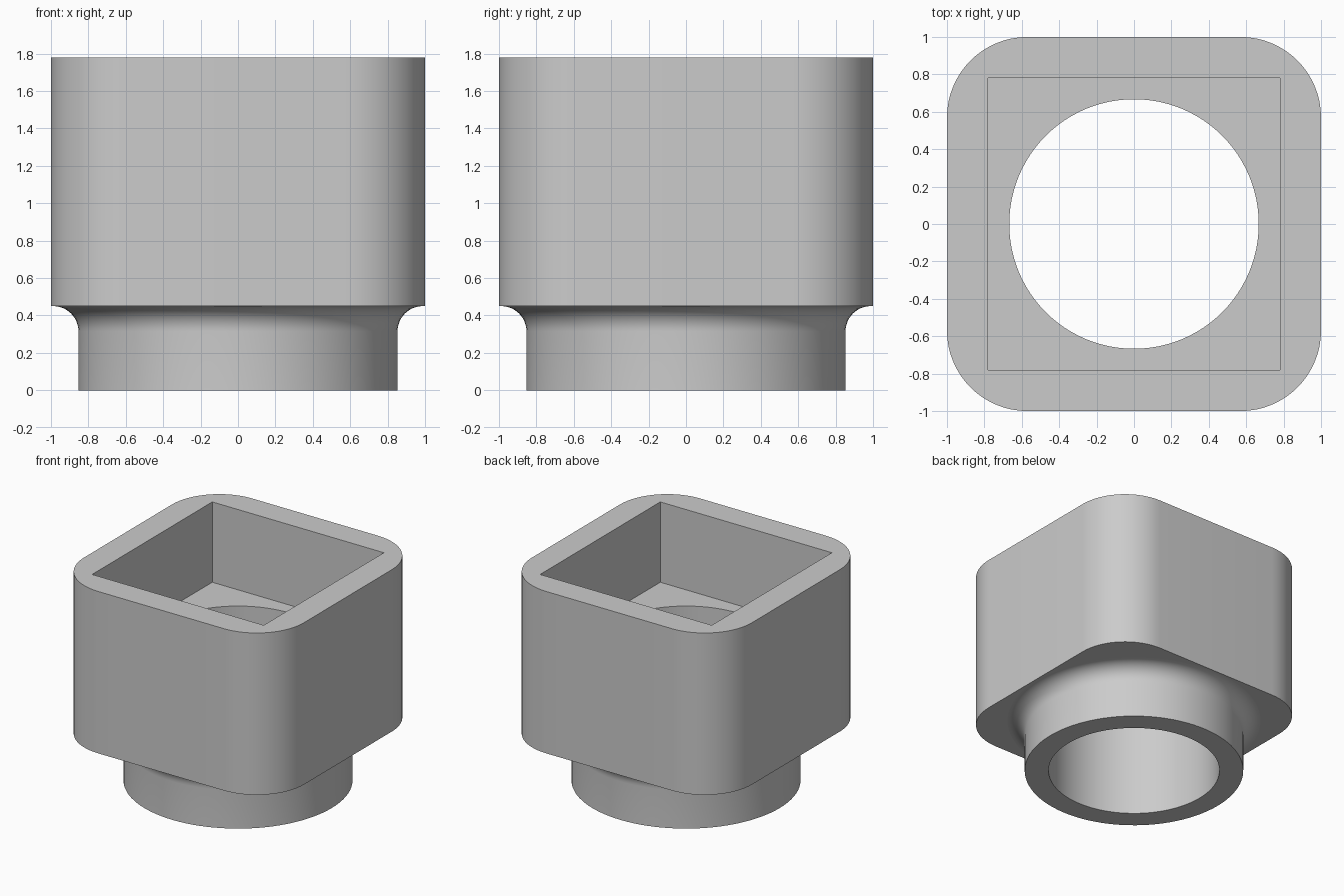
import bpy, bmesh
from math import cos, sin, pi, radians

cube = bpy.data.objects.get("Cube")
if cube:
    bpy.data.objects.remove(cube, do_unlink=True)

TOP, FLOOR, SHOULDER = 1.78, 1.12, 0.45
HALF, CORNER, SOCKET = 1.0, 0.43, 0.78
BORE, COLLAR, FILLET = 0.667, 0.853, 0.135
SEGMENTS = 96

bm = bmesh.new()


def ring(points, z):
    """Closed loop of edges at height z."""
    verts = [bm.verts.new((x, y, z)) for x, y in points]
    for a, b in zip(verts, verts[1:] + verts[:1]):
        bm.edges.new((a, b))
    return verts


def circle(r):
    return [(r * cos(2 * pi * i / SEGMENTS), r * sin(2 * pi * i / SEGMENTS))
            for i in range(SEGMENTS)]


def rounded_square(half, r, steps=16):
    c = half - r
    points = []
    for q, (sx, sy) in enumerate([(1, 1), (-1, 1), (-1, -1), (1, -1)]):
        for i in range(steps + 1):
            a = pi / 2 * (q + i / steps)
            points.append((sx * c + r * cos(a), sy * c + r * sin(a)))
    return points


def square(h):
    return [(h, h), (-h, h), (-h, -h), (h, -h)]


def wall(lower, upper):
    """Quads between two loops with equal vertex counts."""
    n = len(lower)
    for i in range(n):
        j = (i + 1) % n
        bm.faces.new((lower[i], lower[j], upper[j], upper[i]))


def flat_ring(outer, inner):
    """Flat face band between two loops at one height."""
    edges = [bm.edges.get((a, b)) for loop in (outer, inner)
             for a, b in zip(loop, loop[1:] + loop[:1])]
    bmesh.ops.triangle_fill(bm, use_beauty=True, use_dissolve=False, edges=edges)


# Rounded square housing
body_low = ring(rounded_square(HALF, CORNER), SHOULDER)
body_high = ring(rounded_square(HALF, CORNER), TOP)
wall(body_low, body_high)

# Square socket
socket_low = ring(square(SOCKET), FLOOR)
socket_high = ring(square(SOCKET), TOP)
wall(socket_low, socket_high)

# Round through bore
bore_low = ring(circle(BORE), 0)
bore_high = ring(circle(BORE), FLOOR)
wall(bore_low, bore_high)

# Collar with a concave fillet into the housing
collar = [ring(circle(COLLAR), 0)]
for i in range(13):
    a = pi / 2 * i / 12
    collar.append(ring(circle(COLLAR + FILLET * (1 - cos(a))),
                       SHOULDER - FILLET * (1 - sin(a))))
for low, high in zip(collar, collar[1:]):
    wall(low, high)

# Rim, socket floor, underside and collar end
flat_ring(body_high, socket_high)
flat_ring(socket_low, bore_high)
flat_ring(body_low, collar[-1])
flat_ring(collar[0], bore_low)

bmesh.ops.recalc_face_normals(bm, faces=bm.faces[:])
mesh = bpy.data.meshes.new("coupling_body")
bm.to_mesh(mesh)
bm.free()
body = bpy.data.objects.new("coupling_body", mesh)
bpy.context.collection.objects.link(body)

# Plain grey
grey = bpy.data.materials.new("light_grey")
grey.use_nodes = True
colour = (0.6, 0.6, 0.6, 1)
grey.diffuse_color = colour
grey.node_tree.nodes["Principled BSDF"].inputs["Base Color"].default_value = colour
mesh.materials.append(grey)

# Smooth round walls, flat horizontal faces
bpy.ops.object.select_all(action='DESELECT')
body.select_set(True)
bpy.context.view_layer.objects.active = body
bpy.ops.object.shade_smooth_by_angle(angle=radians(30))
for face in mesh.polygons:
    if abs(face.normal.z) > 0.999:
        face.use_smooth = False
